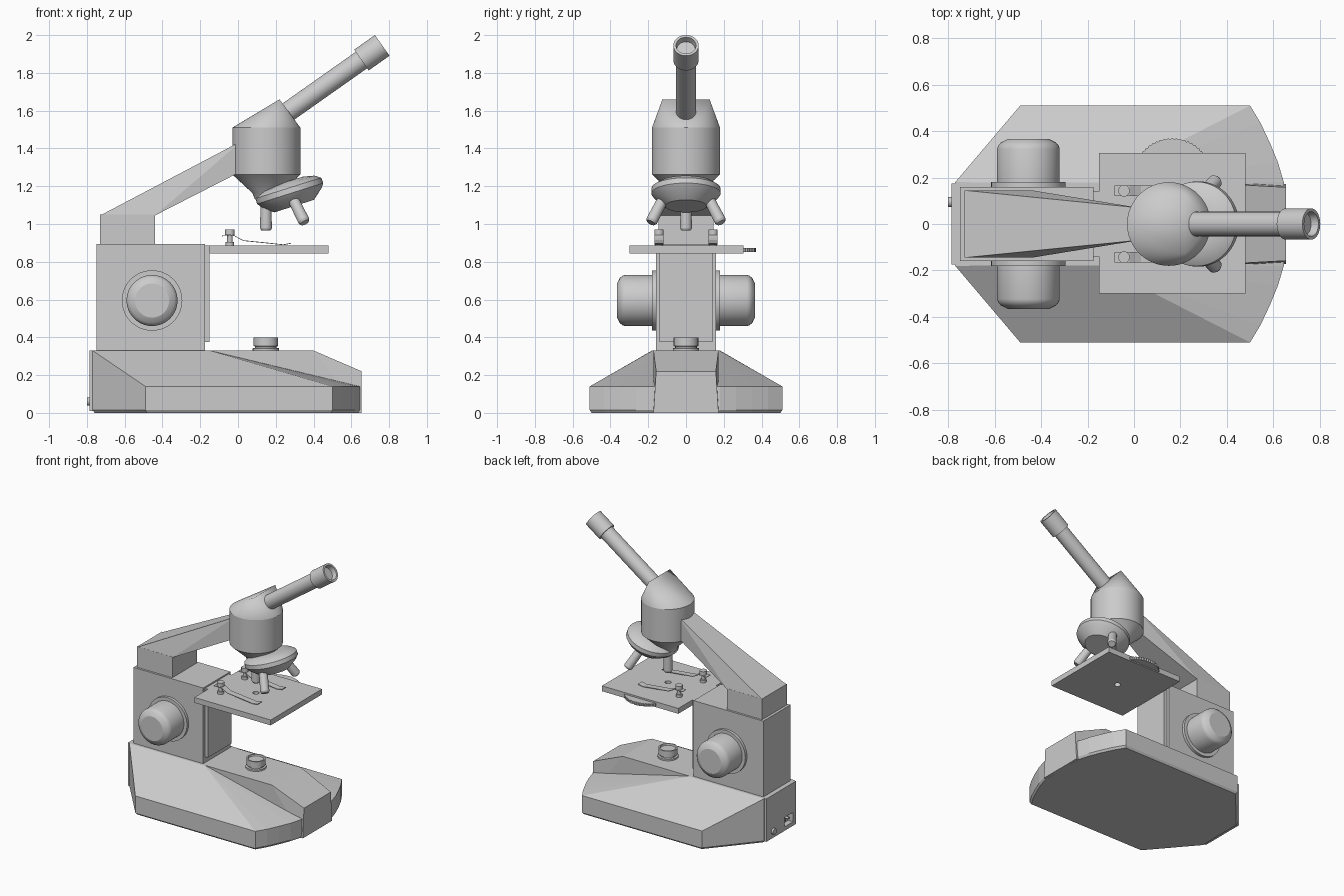
import bpy, bmesh, math
from mathutils import Vector, Matrix

if "Cube" in bpy.data.objects:
    bpy.data.objects.remove(bpy.data.objects["Cube"])


def finish(name, bm, smooth=False):
    bmesh.ops.recalc_face_normals(bm, faces=bm.faces)
    me = bpy.data.meshes.new(name)
    bm.to_mesh(me)
    bm.free()
    ob = bpy.data.objects.new(name, me)
    bpy.context.collection.objects.link(ob)
    if smooth:
        bpy.ops.object.select_all(action='DESELECT')
        ob.select_set(True)
        bpy.context.view_layer.objects.active = ob
        bpy.ops.object.shade_smooth_by_angle(angle=math.radians(25))
    return ob


def hull(name, pts, smooth=False):
    bm = bmesh.new()
    vs = [bm.verts.new(p) for p in pts]
    res = bmesh.ops.convex_hull(bm, input=vs)
    loose = {v for v in res['geom_interior'] + res['geom_unused'] if isinstance(v, bmesh.types.BMVert)}
    bmesh.ops.delete(bm, geom=list(loose), context='VERTS')
    bmesh.ops.dissolve_limit(bm, angle_limit=0.01, verts=bm.verts, edges=bm.edges)
    return finish(name, bm, smooth)


def sym(pts):
    return [(x, s * y, z) for x, y, z in pts for s in (1, -1)]


def box(name, x0, x1, y0, y1, z0, z1):
    return hull(name, [(x, y, z) for x in (x0, x1) for y in (y0, y1) for z in (z0, z1)])


def lathe(name, profile, origin, axis=(0, 0, 1), seg=48):
    """Revolve (radius, distance along axis) pairs; both ends are capped."""
    bm = bmesh.new()
    rot = Vector(axis).to_track_quat('Z', 'Y').to_matrix().to_4x4()
    mat = Matrix.Translation(origin) @ rot
    rings = []
    for r, t in profile:
        rings.append([bm.verts.new(mat @ Vector((r * math.cos(a), r * math.sin(a), t)))
                      for a in (2 * math.pi * i / seg for i in range(seg))])
    for a, b in zip(rings, rings[1:]):
        for i in range(seg):
            j = (i + 1) % seg
            bm.faces.new((a[i], a[j], b[j], b[i]))
    bm.faces.new(rings[0])
    bm.faces.new(rings[-1])
    return finish(name, bm, True)


def cut(target, cutter):
    cutter.hide_render = True
    cutter.display_type = 'WIRE'
    mod = target.modifiers.new('cut', 'BOOLEAN')
    mod.operation = 'DIFFERENCE'
    mod.solver = 'EXACT'
    mod.object = cutter


# Base: wide sloped skirt around a raised central block
outline = [(-.77, .18), (-.49, .51), (.5, .51), (.545, .435), (.585, .35), (.62, .265), (.645, .18)]
pts = [(x, y, .015) for x, y in outline]
pts += [(x * .985, y * .98, 0) for x, y in outline]
pts += [(x, y, .14) for x, y in outline[1:]]
pts += [(.1, .51, .14), (-.77, .18, .33), (-.15, .178, .33)]
skirt = hull("base_skirt", sym(pts))
spine = hull("base_spine", sym([(-.785, .175, .01), (-.785, .175, .33), (.4, .172, .33),
                                (.655, .158, .22), (.655, .172, .0)]))

# Rear power socket and cable knob
socket = box("socket_cutter", -.85, -.745, -.14, -.04, .04, .11)
cut(skirt, socket)
cut(spine, socket)
for y in (-.11, -.07):
    lathe("socket_pin", [(.008, 0), (.008, .03)], (-.742, y, .075), (-1, 0, 0), 12)
lathe("rear_knob", [(.022, 0), (.022, .02)], (-.78, .095, .06), (-1, 0, 0), 24)

# Lamp
lathe("lamp", [(.07, 0), (.07, .012), (.057, .014), (.057, .022), (.065, .024), (.065, .07),
               (.055, .07), (.052, .06)], (.148, 0, .33))

# Pillar and focus rail
box("pillar", -.75, -.175, -.16, .16, .33, .895)
box("focus_rail", -.18, -.15, -.14, .14, .375, .885)

# Focus knobs
for s in (1, -1):
    lathe("focus_knob", [(.16, 0), (.16, .022), (.135, .022), (.135, .165), (.13, .18), (.118, .193),
                         (.09, .207)], (-.455, s * .158, .595), (0, s, 0), 64)

# Arm
box("arm_foot", -.73, -.44, -.145, .145, .89, 1.05)
hull("arm", sym([(-.73, .145, 1.045), (-.44, .145, 1.045), (.02, .07, 1.44), (.02, .07, 1.28)]))

# Head body with wedge-shaped top
lathe("head_body", [(.06, 1.13), (.075, 1.165), (.18, 1.262), (.18, 1.51)], (.15, 0, 0), seg=64)
ring = [(.15 + .18 * math.cos(i * math.pi / 32), .18 * math.sin(i * math.pi / 32), 1.51) for i in range(64)]
hull("head_top", ring + [(.22, .125, 1.66), (.22, -.125, 1.66)], True)

# Eyepiece tube
lathe("eyepiece_tube", [(.053, -.1), (.053, .475), (.067, .475), (.067, .61), (.053, .61), (.048, .575)],
      (.265, 0, 1.594), (.817, 0, .576))

# Revolving nosepiece and objectives
lathe("nosepiece", [(.09, -.035), (.15, -.022), (.182, 0), (.184, .03), (.165, .055), (.11, .1)],
      (.267, 0, 1.19), (.3, 0, -.95), 64)
for start, axis, length in (((.148, 0, 1.1), (0, 0, -1), .135),
                            ((.295, .125, 1.125), (.4, .42, -.81), .145),
                            ((.295, -.125, 1.125), (.4, -.42, -.81), .145)):
    lathe("objective", [(.029, 0), (.031, length - .03), (.031, length - .012), (.024, length)],
          start, axis, 32)

# Stage with light hole and knurled diaphragm wheel
stage = box("stage", -.15, .48, -.3, .305, .845, .885)
cut(stage, lathe("hole_cutter", [(.022, .8), (.022, .95)], (.148, 0, 0), seg=32))
bm = bmesh.new()
wheel = [bm.verts.new((.165 + r * math.cos(a), .197 + r * math.sin(a), .853))
         for r, a in ((.173 - .005 * (i % 2), i * math.pi / 60) for i in range(120))]
face = bm.faces.new(wheel)
ext = bmesh.ops.extrude_face_region(bm, geom=[face])
bmesh.ops.translate(bm, vec=(0, 0, .02), verts=[v for v in ext['geom'] if isinstance(v, bmesh.types.BMVert)])
finish("diaphragm_wheel", bm)

# Slide clips: foot, post and sprung strip
path = [(-.085, .935), (-.02, .937), (.005, .922), (.03, .91), (.14, .899), (.24, .888), (.28, .896)]
for s in (1, -1):
    y = s * .143
    lathe("clip_post", [(.022, .88), (.022, .905), (.014, .905), (.014, .942), (.025, .942), (.025, .97)],
          (-.043, y, 0), seg=24)
    bm = bmesh.new()
    rows = [[bm.verts.new((x, y + w, z + h)) for w, h in ((-.023, 0), (.023, 0), (.023, .004), (-.023, .004))]
            for x, z in path]
    for a, b in zip(rows, rows[1:]):
        for i in range(4):
            bm.faces.new((a[i], a[(i + 1) % 4], b[(i + 1) % 4], b[i]))
    bm.faces.new(rows[0])
    bm.faces.new(rows[-1])
    finish("slide_clip", bm)
